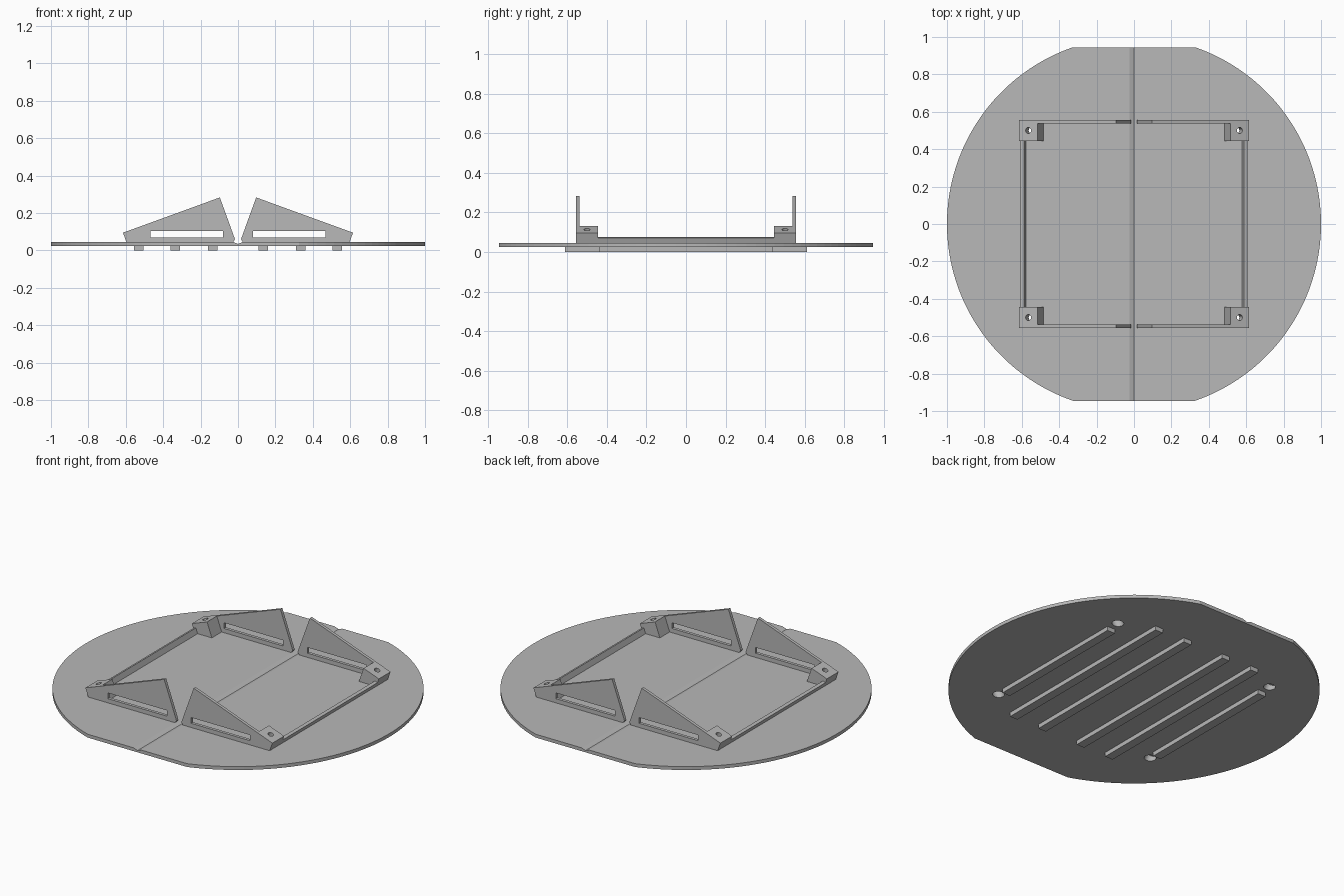
import bpy
import bmesh
from math import radians, sqrt, tan, sin, cos, atan2, pi
from mathutils import Vector, Matrix

cube = bpy.data.objects.get("Cube")
if cube:
    bpy.data.objects.remove(cube, do_unlink=True)

grey = bpy.data.materials.new("plain_grey")
grey.use_nodes = True
colour = (0.48, 0.48, 0.48, 1)
grey.diffuse_color = colour
grey.node_tree.nodes["Principled BSDF"].inputs["Base Color"].default_value = colour

TILT = radians(20)      # slope of the brackets
LEAN = tan(TILT)
DECK, UNDER = 0.045, 0.025   # top and bottom of the plate


def add_object(name, bm):
    bmesh.ops.recalc_face_normals(bm, faces=bm.faces)
    mesh = bpy.data.meshes.new(name)
    bm.to_mesh(mesh)
    bm.free()
    obj = bpy.data.objects.new(name, mesh)
    bpy.context.collection.objects.link(obj)
    mesh.materials.append(grey)
    return obj


def prism(name, outline, offset):
    """Extrude a closed outline of 3D points along offset."""
    bm = bmesh.new()
    face = bm.faces.new([bm.verts.new(p) for p in outline])
    ext = bmesh.ops.extrude_face_region(bm, geom=[face])
    verts = [g for g in ext["geom"] if isinstance(g, bmesh.types.BMVert)]
    bmesh.ops.translate(bm, verts=verts, vec=offset)
    return add_object(name, bm)


def side_prism(name, profile, side, y0, y1):
    """Extrude an x-z profile from y0 to y1, on the given x side."""
    return prism(name, [(side * x, y0, z) for x, z in profile], (0, y1 - y0, 0))


def box(name, x0, x1, y0, y1, z0, z1):
    return side_prism(name, [(x0, z0), (x1, z0), (x1, z1), (x0, z1)], 1, y0, y1)


def tilted_cylinder(name, radius, centre, direction, length):
    bm = bmesh.new()
    bmesh.ops.create_cone(bm, cap_ends=True, segments=32, radius1=radius,
                          radius2=radius, depth=length)
    turn = Vector((0, 0, 1)).rotation_difference(direction).to_matrix().to_4x4()
    bm.transform(Matrix.Translation(centre) @ turn)
    return add_object(name, bm)


def cut(obj, cutter):
    mod = obj.modifiers.new("cut", "BOOLEAN")
    mod.operation = "DIFFERENCE"
    mod.solver = "EXACT"
    mod.object = cutter
    cutter.hide_render = True
    cutter.hide_set(True)


# Round plate with flat front and back edges
FLAT = 0.945
start = atan2(FLAT, sqrt(1 - FLAT ** 2))
outline = []
for base in (-start, pi - start):
    for i in range(49):
        a = base + 2 * start * i / 48
        outline.append((cos(a), sin(a), UNDER))
plate = prism("round_plate", outline, (0, 0, DECK - UNDER))

# Shallow fold groove along the middle
groove = side_prism("groove_cutter", [(-0.05, 0.055), (0, 0.035), (0.05, 0.055)],
                    1, -1.1, 1.1)
cut(plate, groove)

# Ribs under the plate, the outer pair shorter
for x, half in ((0.135, 0.61), (0.335, 0.61), (0.53, 0.44)):
    for side, word in ((1, "left"), (-1, "right")):
        c = side * x
        box(f"under_rib_{word}", c - 0.026, c + 0.026, -half, half, 0, UNDER)


def slope(x):
    """Height of the bracket's sloping top at distance x from the middle."""
    return 0.095 + (0.615 - x) * LEAN


foot = 0.615 - (0.095 - DECK) * LEAN
panel = [(0.615, 0.095), (0.097, slope(0.097)), (0.016, 0.06),
         (0.026, DECK), (foot, DECK)]
block = [(0.615, 0.095), (0.515, slope(0.515)),
         (0.515 - (slope(0.515) - DECK) * LEAN, DECK), (foot, DECK)]
rail = [(0.606, 0.07), (0.589, 0.076), (0.577, DECK), (foot, DECK)]

for side, word in ((1, "left"), (-1, "right")):
    # Low rail joining the two corner blocks
    side_prism(f"side_rail_{word}", rail, side, -0.445, 0.445)
    for end, place in ((-1, "front"), (1, "back")):
        tag = f"{place}_{word}"
        # Thin wedge panel with a long slot
        wedge = side_prism(f"wedge_panel_{tag}", panel, side, end * 0.555, end * 0.537)
        xs = sorted((side * 0.08, side * 0.468))
        ys = sorted((end * 0.5, end * 0.6))
        cut(wedge, box(f"slot_cutter_{tag}", *xs, *ys, 0.07, 0.104))

        # Corner block, tilted with the panel
        corner = side_prism(f"corner_block_{tag}", block, side, end * 0.537, end * 0.445)
        cap = side_prism(f"corner_cap_{tag}", block, side, end * 0.555, end * 0.537)

        # Screw hole, with a wider recess from below
        axis = Vector((side * sin(TILT), 0, cos(TILT)))
        mouth = Vector((side * 0.565, end * 0.5, slope(0.565)))
        hole = tilted_cylinder(f"hole_cutter_{tag}", 0.016, mouth, axis, 0.4)
        recess = tilted_cylinder(f"recess_cutter_{tag}", 0.031,
                                 mouth - axis * 0.1, axis, 0.1)
        for part in (corner, plate):
            cut(part, hole)
            cut(part, recess)
